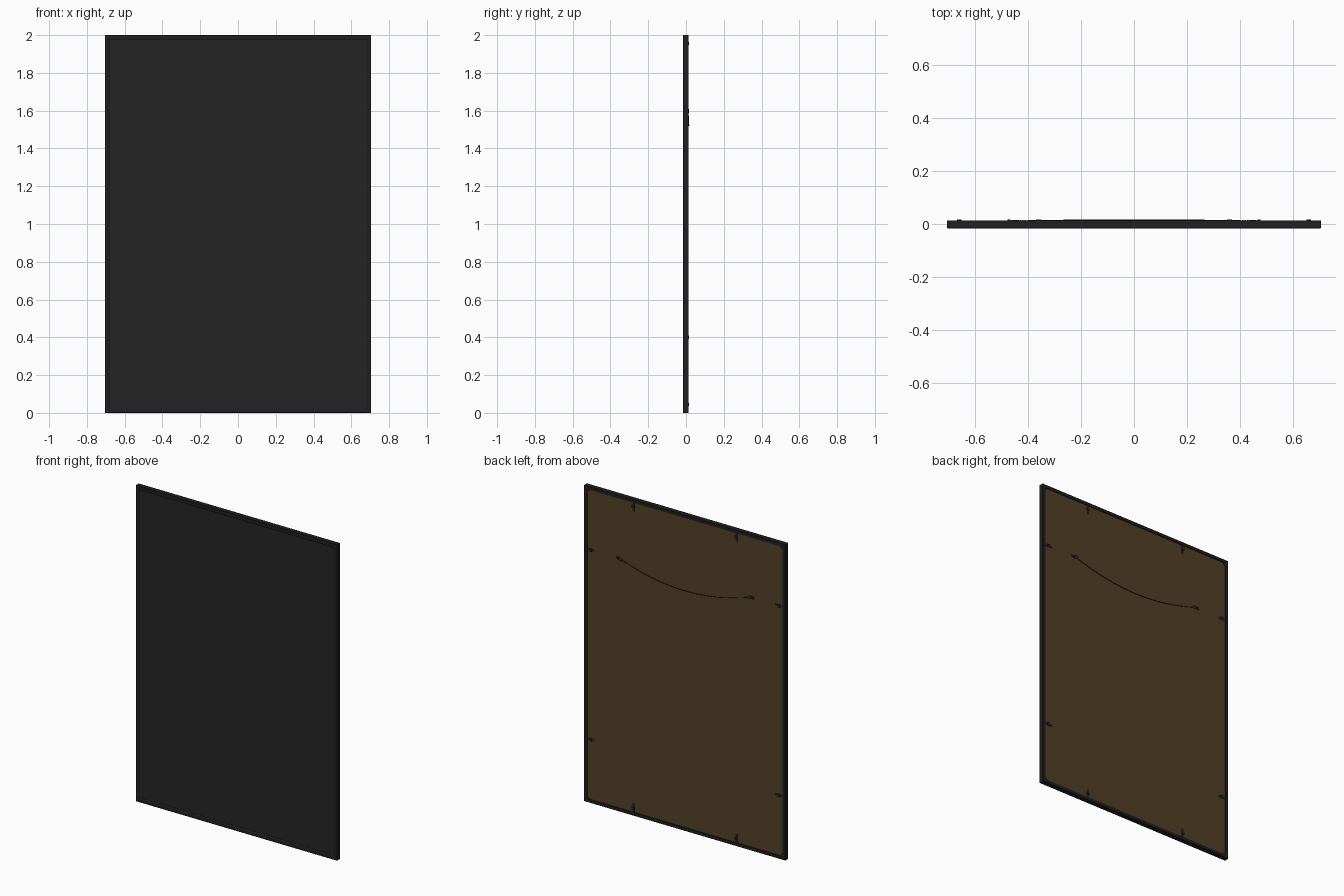
import bpy, bmesh, math
from mathutils import Vector

if "Cube" in bpy.data.objects:
    bpy.data.objects.remove(bpy.data.objects["Cube"])

W, H = 0.705, 2.0      # half width and height
BOARD_Y = 0.010        # rear face of the backing board


def material(name, r, g, b):
    m = bpy.data.materials.new(name)
    m.diffuse_color = (r, g, b, 1)
    m.use_nodes = True
    m.node_tree.nodes["Principled BSDF"].inputs["Base Color"].default_value = m.diffuse_color
    return m


BLACK = material("frame black", 0.014, 0.014, 0.015)
GREY = material("panel charcoal", 0.0185, 0.0185, 0.0185)
BROWN = material("backing brown", 0.088, 0.051, 0.020)
METAL = material("dark metal", 0.02, 0.021, 0.023)


def finish(bm, name, mat):
    bmesh.ops.recalc_face_normals(bm, faces=bm.faces)
    me = bpy.data.meshes.new(name)
    bm.to_mesh(me)
    bm.free()
    me.materials.append(mat)
    ob = bpy.data.objects.new(name, me)
    bpy.context.collection.objects.link(ob)
    return ob


def box(name, mat, x, y, z):
    """Box from (min, max) pairs."""
    bm = bmesh.new()
    bmesh.ops.create_cube(bm, size=1)
    for v in bm.verts:
        v.co = Vector([(a + b) / 2 + c * (b - a) for c, (a, b) in zip(v.co, (x, y, z))])
    return finish(bm, name, mat)


def tube(name, mat, pts, radius, cyclic=False):
    cu = bpy.data.curves.new(name, 'CURVE')
    cu.dimensions = '3D'
    cu.bevel_depth = radius
    cu.bevel_resolution = 2
    cu.use_fill_caps = True
    sp = cu.splines.new('POLY')
    sp.points.add(len(pts) - 1)
    for p, c in zip(sp.points, pts):
        p.co = (*c, 1)
    sp.use_cyclic_u = cyclic
    cu.materials.append(mat)
    ob = bpy.data.objects.new(name, cu)
    bpy.context.collection.objects.link(ob)
    return ob


# Mitred frame moulding: (inset from edge, y) profile swept round the rectangle
profile = [(0, -0.0155), (0.001, -0.0165), (0.020, -0.0165), (0.022, -0.0155),
           (0.027, -0.0125), (0.027, -0.0095), (0.020, -0.0095), (0.020, 0.014),
           (0.001, 0.014), (0, 0.013)]
bm = bmesh.new()
rings = []
for sx, top in ((-1, 0), (1, 0), (1, 1), (-1, 1)):
    rings.append([bm.verts.new((sx * (W - d), y, H - d if top else d)) for d, y in profile])
n = len(profile)
for i in range(4):
    a, b = rings[i], rings[(i + 1) % 4]
    for j in range(n):
        k = (j + 1) % n
        bm.faces.new((a[j], b[j], b[k], a[k]))
finish(bm, "frame", BLACK)

# Front panel and backing board
box("front_panel", GREY, (-W + 0.021, W - 0.021), (-0.011, -0.002), (0.021, H - 0.021))
box("backing_board", BROWN, (-W + 0.021, W - 0.021), (-0.001, BOARD_Y), (0.021, H - 0.021))

# Corner braces on the rear
for sx in (-1, 1):
    for top in (0, 1):
        bm = bmesh.new()
        tri = []
        for dx, dz in ((0.018, 0.018), (0.045, 0.018), (0.018, 0.045)):
            tri.append(bm.verts.new((sx * (W - dx), BOARD_Y - 0.002, H - dz if top else dz)))
        f = bm.faces.new(tri)
        ext = bmesh.ops.extrude_face_region(bm, geom=[f])["geom"]
        for v in ext:
            if isinstance(v, bmesh.types.BMVert):
                v.co.y += 0.004
        finish(bm, "corner_brace", BLACK)

# Retaining clips: a thin tongue with a raised head
for s in (-1, 1):
    for t in (-1, 1):
        x, z = s * 0.36, 1 + t * 0.955
        box("clip_tongue", METAL, (x - 0.006, x + 0.006), (BOARD_Y - 0.001, 0.0125), (z - 0.028, z + 0.028))
        box("clip_head", METAL, (x - 0.009, x + 0.009), (BOARD_Y, 0.0165), (z - 0.008, z + 0.008))
        x, z = s * 0.660, 1 + t * 0.6
        box("clip_tongue", METAL, (x - 0.028, x + 0.028), (BOARD_Y - 0.001, 0.0125), (z - 0.006, z + 0.006))
        box("clip_head", METAL, (x - 0.008, x + 0.008), (BOARD_Y, 0.0165), (z - 0.009, z + 0.009))

# Ring hangers: plate, screw and ring on each side
for s in (-1, 1):
    x0, x1 = sorted((s * 0.458, s * 0.482))
    box("hanger_plate", METAL, (x0, x1), (BOARD_Y - 0.001, 0.0135), (1.592, 1.608))
    bpy.ops.mesh.primitive_cylinder_add(vertices=16, radius=0.005, depth=0.005,
                                        location=(s * 0.472, 0.0140, 1.6),
                                        rotation=(math.pi / 2, 0, 0))
    screw = bpy.context.object
    screw.name = "hanger_screw"
    screw.data.materials.append(METAL)
    ring = [(s * 0.449 + 0.011 * math.cos(a), 0.0135, 1.598 + 0.010 * math.sin(a))
            for a in (i * math.tau / 20 for i in range(20))]
    tube("hanger_ring", METAL, ring, 0.0018, True)
    # Wire twisted round itself beside the ring
    twist = [(s * (0.440 - 0.035 * i / 24), 0.0125 + 0.0015 * math.cos(i * 1.5),
              1.594 - 0.010 * i / 24 + 0.002 * math.sin(i * 1.5)) for i in range(25)]
    tube("wire_twist", METAL, twist, 0.0013)

# Sagging hanging wire, bowed slightly away from the board
wire = []
for i in range(33):
    u = i / 16 - 1
    wire.append((0.44 * u, 0.0115 + 0.0040 * (1 - u * u), 1.52 + 0.075 * u * u))
tube("hanging_wire", METAL, wire, 0.002)
